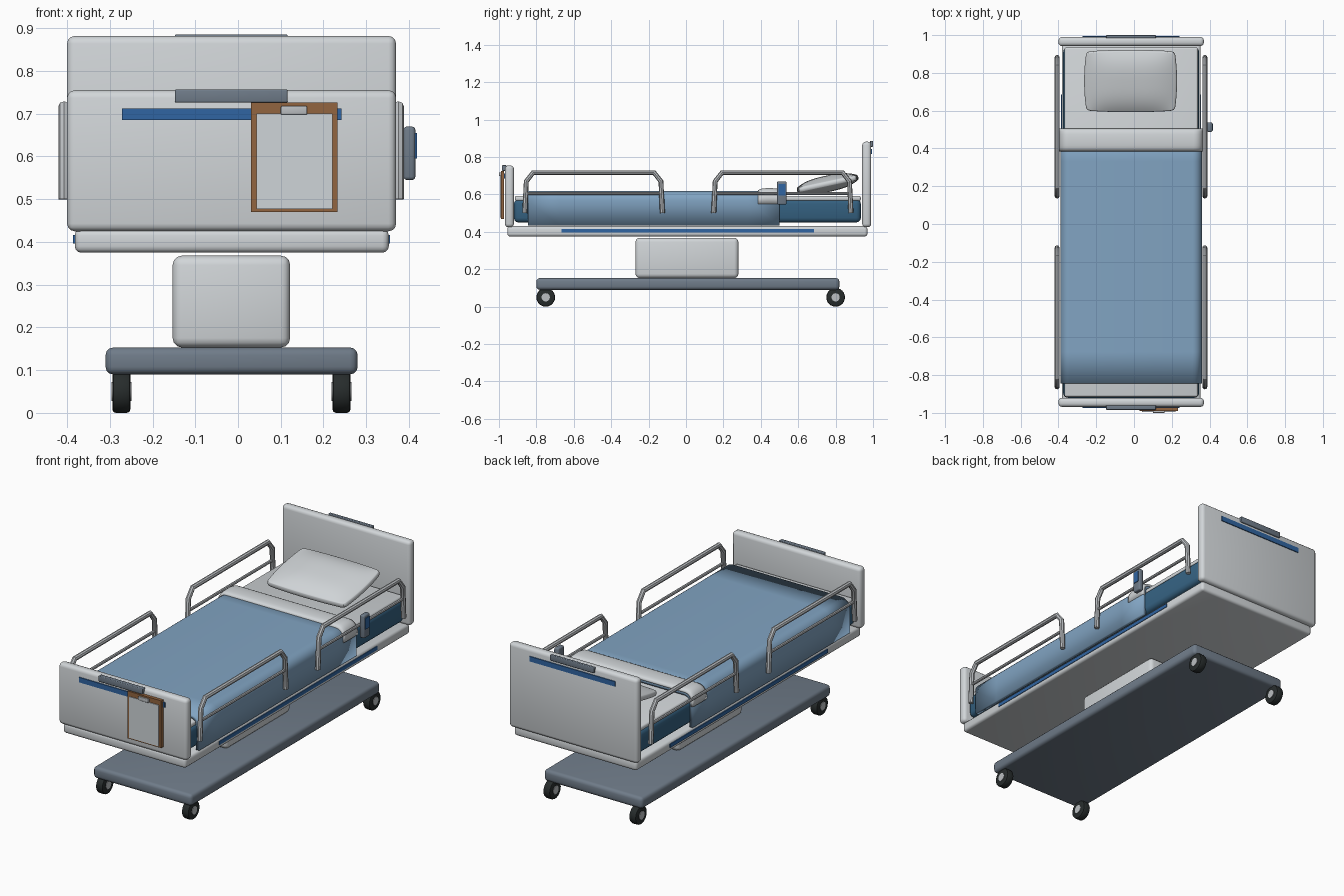
import bpy, bmesh, math
from mathutils import Matrix, Vector

if "Cube" in bpy.data.objects:
    bpy.data.objects.remove(bpy.data.objects["Cube"])

CX = -0.015  # centre line of the bed


def mat(name, r, g, b):
    m = bpy.data.materials.new(name)
    m.diffuse_color = (r, g, b, 1)
    m.use_nodes = True
    m.node_tree.nodes["Principled BSDF"].inputs["Base Color"].default_value = m.diffuse_color
    return m


WHITE = mat("off_white", 0.64, 0.67, 0.69)
BLANKET = mat("blanket_blue", 0.22, 0.37, 0.54)
MATTRESS = mat("mattress_blue", 0.035, 0.12, 0.22)
STRIPE = mat("stripe_blue", 0.03, 0.13, 0.36)
GREY = mat("slate_grey", 0.16, 0.20, 0.25)
BLACK = mat("tyre_black", 0.02, 0.025, 0.025)
BROWN = mat("board_brown", 0.29, 0.13, 0.05)
PAPER = mat("paper", 0.62, 0.66, 0.69)
METAL = mat("rail_metal", 0.50, 0.52, 0.54)


def finish(ob, material, smooth=True):
    ob.data.materials.append(material)
    bpy.ops.object.select_all(action='DESELECT')
    ob.select_set(True)
    bpy.context.view_layer.objects.active = ob
    if smooth:
        bpy.ops.object.shade_smooth_by_angle(angle=math.radians(40))
    return ob


def from_bm(name, bm, material, smooth=True):
    bmesh.ops.recalc_face_normals(bm, faces=bm.faces)
    me = bpy.data.meshes.new(name)
    bm.to_mesh(me)
    bm.free()
    ob = bpy.data.objects.new(name, me)
    bpy.context.collection.objects.link(ob)
    return finish(ob, material, smooth)


def box(name, x, y, z, material, bevel=0.0):
    """Box from three (min, max) ranges, with rounded edges if asked."""
    bm = bmesh.new()
    bmesh.ops.create_cube(bm, size=1)
    for v in bm.verts:
        v.co = Vector([(a + b) / 2 + c * (b - a) for (a, b), c in zip((x, y, z), v.co)])
    if bevel:
        bmesh.ops.bevel(bm, geom=bm.edges[:], offset=bevel, segments=3,
                        profile=0.5, affect='EDGES')
    return from_bm(name, bm, material, bevel > 0)


def cylinder(name, centre, radius, depth, axis, material, bevel=0.0):
    bm = bmesh.new()
    bmesh.ops.create_cone(bm, cap_ends=True, segments=24, radius1=radius,
                          radius2=radius, depth=depth)
    if bevel:
        rims = [e for e in bm.edges if abs(e.verts[0].co.z - e.verts[1].co.z) < 1e-5]
        bmesh.ops.bevel(bm, geom=rims, offset=bevel, segments=2, profile=0.5, affect='EDGES')
    if axis == 'X':
        bmesh.ops.rotate(bm, verts=bm.verts, matrix=Matrix.Rotation(math.pi / 2, 3, 'Y'))
    bmesh.ops.translate(bm, verts=bm.verts, vec=centre)
    return from_bm(name, bm, material)


def tube(name, points, radius, material):
    cu = bpy.data.curves.new(name, 'CURVE')
    cu.dimensions = '3D'
    cu.bevel_depth = radius
    cu.bevel_resolution = 2
    cu.use_fill_caps = True
    sp = cu.splines.new('POLY')
    sp.points.add(len(points) - 1)
    for p, co in zip(sp.points, points):
        p.co = (*co, 1)
    ob = bpy.data.objects.new(name, cu)
    bpy.context.collection.objects.link(ob)
    bpy.ops.object.select_all(action='DESELECT')
    ob.select_set(True)
    bpy.context.view_layer.objects.active = ob
    bpy.ops.object.convert(target='MESH')
    return finish(bpy.context.object, material)


def drape(name, half, y0, y1, bottom, top, radius, thick, material, crown=0.0):
    """Cloth hung over the mattress: arch section swept along y."""
    prof = [(-half, bottom)]
    for sx in (-1, 1):
        for i in range(7):
            a = math.pi / 2 * (i / 6 if sx < 0 else 1 - i / 6)
            prof.append((sx * (half - radius + radius * math.cos(a)),
                         top - radius + radius * math.sin(a)))
    prof.append((half, bottom))
    bm = bmesh.new()
    n = 8
    rows = []
    for j in range(n + 1):
        t = j / n
        bulge = crown * math.sqrt(max(0.0, 1 - (2 * t - 1) ** 2))
        rows.append([bm.verts.new((CX + px * (1 + bulge * 0.4), y0 + (y1 - y0) * t,
                                   pz + (bulge if pz > bottom else 0)))
                     for px, pz in prof])
    for a, b in zip(rows, rows[1:]):
        for k in range(len(prof) - 1):
            bm.faces.new((a[k], a[k + 1], b[k + 1], b[k]))
    ob = from_bm(name, bm, material)
    # thickness goes inward, so the outer surface keeps its size
    if ob.data.polygons[len(prof) // 2 - 1].normal.z < 0:
        ob.data.flip_normals()
    s = ob.modifiers.new("thickness", 'SOLIDIFY')
    s.thickness = thick
    s.offset = -1
    return ob


# Wheeled base
box("base", (-0.31, 0.28), (-0.80, 0.82), (0.09, 0.153), GREY, 0.018)
for x in (-0.273, 0.242):
    for y in (-0.75, 0.80):
        cylinder("caster_stem", (x, y, 0.08), 0.014, 0.04, 'Z', GREY)
        cylinder("wheel", (x, y, 0.05), 0.05, 0.042, 'X', BLACK, 0.008)
        cylinder("wheel_hub", (x, y, 0.05), 0.022, 0.047, 'X', METAL)

# Lift column and deck
box("lift_column", (-0.153, 0.122), (-0.27, 0.28), (0.153, 0.368), WHITE, 0.022)
box("deck", (-0.382, 0.353), (-0.955, 0.97), (0.375, 0.43), WHITE, 0.015)
for x in (-0.383, 0.353):
    box("deck_stripe", (x - 0.003, x + 0.003), (-0.665, 0.685), (0.396, 0.416), STRIPE)

# End boards, each with a stripe and a grab handle
box("footboard", (-0.40, 0.37), (-0.968, -0.92), (0.425, 0.755), WHITE, 0.018)
box("headboard", (-0.40, 0.37), (0.942, 0.99), (0.425, 0.882), WHITE, 0.018)
box("foot_stripe", (-0.272, 0.242), (-0.973, -0.966), (0.685, 0.712), STRIPE)
box("head_stripe", (-0.272, 0.242), (0.988, 0.995), (0.815, 0.842), STRIPE)
box("foot_handle", (-0.148, 0.116), (-0.984, -0.96), (0.726, 0.757), GREY, 0.004)
box("head_handle", (-0.148, 0.116), (0.984, 1.0), (0.855, 0.886), GREY, 0.004)

# Mattress and bedding
box("mattress", (-0.375, 0.345), (-0.92, 0.935), (0.45, 0.575), MATTRESS, 0.025)
box("sheet", (-0.368, 0.338), (-0.915, 0.935), (0.565, 0.592), WHITE, 0.01)
drape("blanket", 0.375, -0.845, 0.50, 0.435, 0.618, 0.05, 0.02, BLANKET)
drape("blanket_fold", 0.379, 0.385, 0.505, 0.55, 0.622, 0.05, 0.015, WHITE, 0.012)

# Pillow: cushion with a soft crown and thin rim, propped up at the head
bm = bmesh.new()
bmesh.ops.create_cube(bm, size=2)
bmesh.ops.subdivide_edges(bm, edges=bm.edges[:], cuts=11, use_grid_fill=True)
for v in bm.verts:
    u, w, h = v.co
    puff = (1 - abs(u) ** 3) * (1 - abs(w) ** 3)
    pull = 1 - 0.05 * u * u * w * w - 0.02 * h * h
    v.co = (u * 0.246 * pull, w * 0.168 * pull, h * (0.014 + 0.03 * puff))
tilt = Matrix.Translation((-0.018, 0.757, 0.657)) @ Matrix.Rotation(math.radians(12), 4, 'X')
bmesh.ops.transform(bm, matrix=tilt, verts=bm.verts)
pillow = from_bm("pillow", bm, WHITE)
bv = pillow.modifiers.new("soft_rim", 'SUBSURF')
bv.levels = bv.render_levels = 1

# Side rails: chamfered hoop with a thin middle bar
for x in (-0.407, 0.375):
    for y0, y1 in ((-0.862, -0.126), (0.148, 0.882)):
        hoop = [(y0, 0.50), (y0 + 0.008, 0.67), (y0 + 0.045, 0.717),
                (y1 - 0.045, 0.717), (y1 - 0.008, 0.67), (y1, 0.50)]
        tube("side_rail", [(x, y, z) for y, z in hoop], 0.0135, METAL)
        tube("rail_bar", [(x, y0 + 0.005, 0.605), (x, y1 - 0.005, 0.605)], 0.008, METAL)

# Hand control hung on the rail
box("hand_control", (0.387, 0.415), (0.487, 0.538), (0.545, 0.67), GREY, 0.008)
box("control_panel", (0.412, 0.419), (0.494, 0.531), (0.595, 0.655), STRIPE)

# Clipboard on the footboard
box("clipboard", (0.03, 0.233), (-0.99, -0.972), (0.47, 0.726), BROWN)
box("clipboard_paper", (0.043, 0.221), (-0.994, -0.988), (0.477, 0.70), PAPER)
box("clipboard_clip", (0.10, 0.162), (-1.0, -0.988), (0.698, 0.718), METAL, 0.003)
